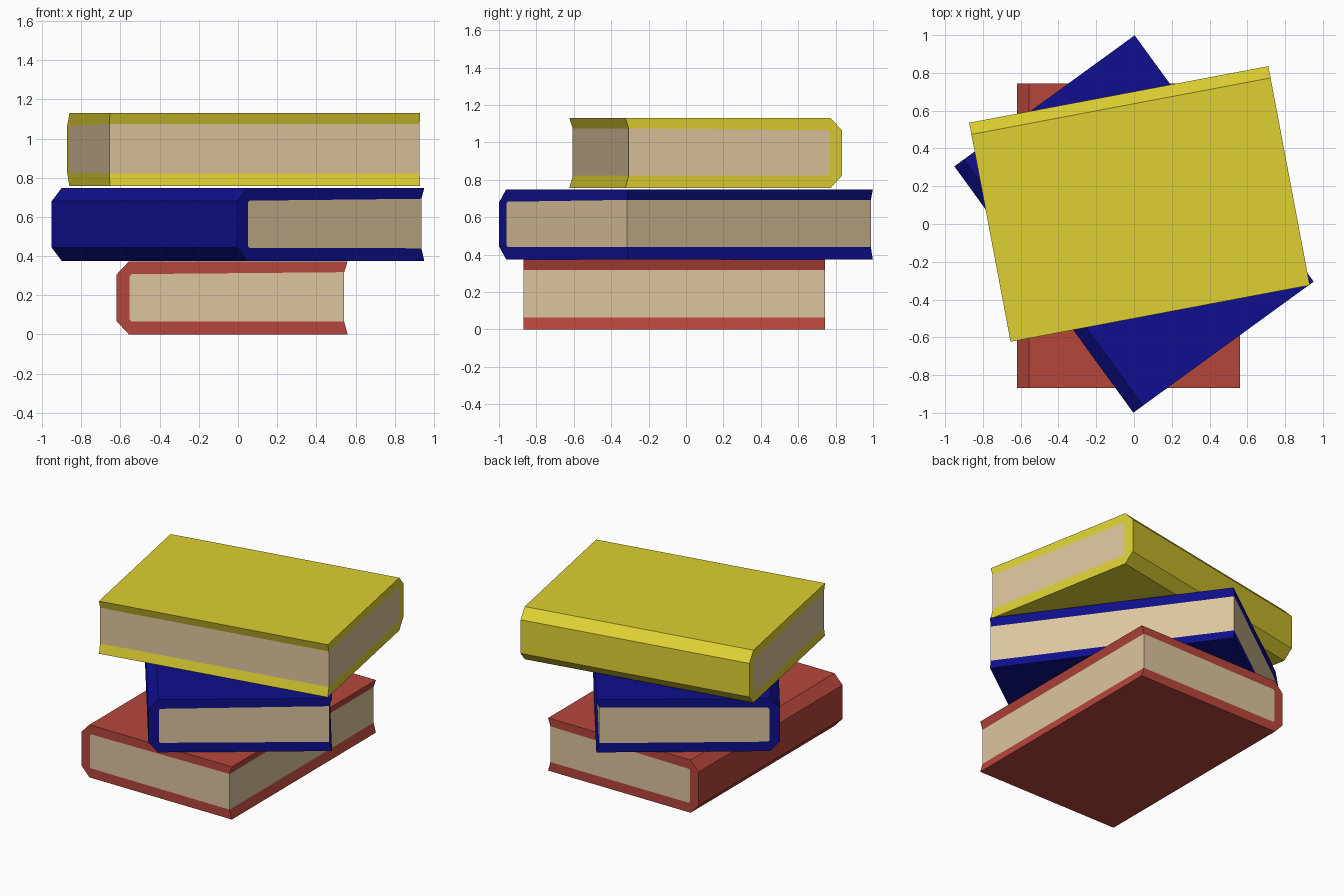
import bpy, bmesh
from math import radians

if "Cube" in bpy.data.objects:
    bpy.data.objects.remove(bpy.data.objects["Cube"])


def linear(c):
    c /= 255
    return c / 12.92 if c <= 0.04045 else ((c + 0.055) / 1.055) ** 2.4


def material(name, r, g, b):
    m = bpy.data.materials.new(name)
    m.diffuse_color = (linear(r), linear(g), linear(b), 1)
    m.use_nodes = True
    m.node_tree.nodes["Principled BSDF"].inputs["Base Color"].default_value = m.diffuse_color
    return m


paper = material("paper", 220, 197, 157)
LENGTH = 1.612

# Cross-section of a book: cover outline wraps round the spine from fore edge to fore edge
COVER = [(.59, 0), (-.527, 0), (-.59, .068), (-.59, .306), (-.527, .373), (.59, .373)]
# Page block outline, open at the spine side with small cut corners
PAGES = [(.572, .065), (-.512, .067), (-.523, .076),
         (-.523, .299), (-.512, .308), (.572, .318)]


def book(name, cover, x, y, z, angle):
    bm = bmesh.new()
    half = LENGTH / 2
    ends = []
    for v in (-half, half):
        c = [bm.verts.new((u, v, h)) for u, h in COVER]
        p = [bm.verts.new((u, v, h)) for u, h in PAGES]
        ends.append((c, p))
        bm.faces.new(c + p[::-1])              # cover thickness on the end
        bm.faces.new(p).material_index = 1     # page ends
    (c0, p0), (c1, p1) = ends
    # Boards and spine
    for i in range(len(COVER) - 1):
        bm.faces.new((c0[i], c0[i + 1], c1[i + 1], c1[i]))
    # Slanted board edges at the fore edge
    for i in (0, -1):
        bm.faces.new((c0[i], p0[i], p1[i], c1[i]))
    # Fore edge of the pages
    bm.faces.new((p0[0], p0[-1], p1[-1], p1[0])).material_index = 1
    bmesh.ops.recalc_face_normals(bm, faces=bm.faces[:])
    me = bpy.data.meshes.new(name)
    bm.to_mesh(me)
    bm.free()
    me.materials.append(cover)
    me.materials.append(paper)
    ob = bpy.data.objects.new(name, me)
    bpy.context.collection.objects.link(ob)
    ob.location = (x, y, z)
    ob.rotation_euler.z = radians(angle)


# Stack of three books, each turned differently
book("bottom_book", material("red cover", 182, 70, 59), -.03, -.062, 0, 0)
book("middle_book", material("blue cover", 15, 15, 142), 0, 0, .375, 36)
book("top_book", material("yellow cover", 222, 208, 50), .029, .106, .757, -79.3)
